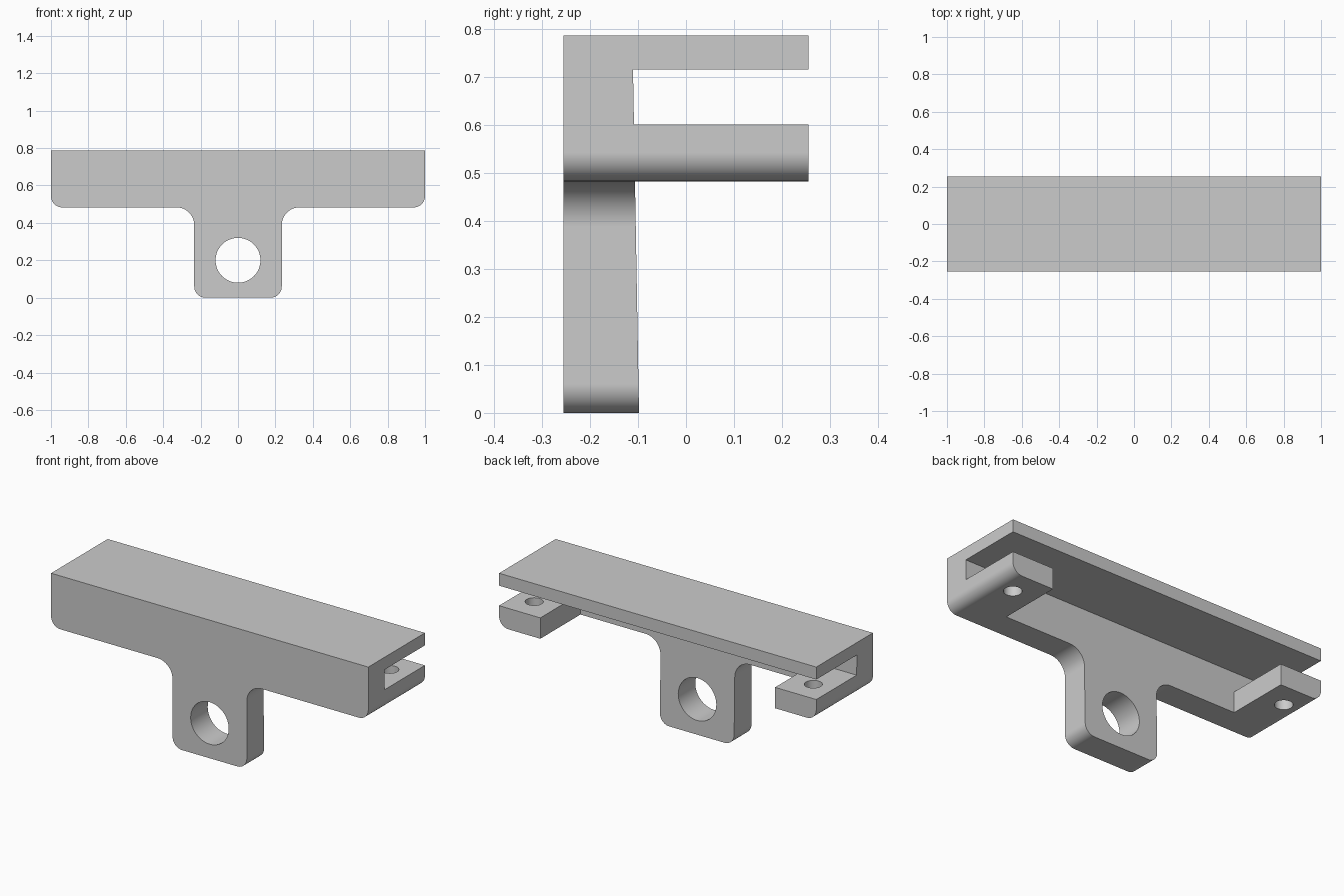
import bpy, bmesh, math
from mathutils import Vector, Matrix

default = bpy.data.objects.get("Cube")
if default:
    bpy.data.objects.remove(default, do_unlink=True)

DEPTH = 0.255          # half depth of the bracket
TOP, RAIL_BOTTOM = 0.787, 0.483
SLOT_LOW, SLOT_HIGH = 0.602, 0.716
TAB_INNER = 0.74       # inner side of the two tabs
LUG = 0.234            # half width of the hanging lug

grey = bpy.data.materials.new("plain grey")
grey.use_nodes = True
colour = (0.6, 0.6, 0.6, 1)
grey.diffuse_color = colour
grey.node_tree.nodes["Principled BSDF"].inputs["Base Color"].default_value = colour


def finish(bm, name):
    bmesh.ops.recalc_face_normals(bm, faces=bm.faces[:])
    mesh = bpy.data.meshes.new(name)
    bm.to_mesh(mesh)
    bm.free()
    mesh.materials.append(grey)
    obj = bpy.data.objects.new(name, mesh)
    bpy.context.collection.objects.link(obj)
    return obj


def rounded(corners, steps=12):
    """Round right-angled corners given as (x, z, radius)."""
    points = []
    for i, (x, z, r) in enumerate(corners):
        p = Vector((x, z))
        if r == 0:
            points.append(p)
            continue
        before = (Vector(corners[i - 1][:2]) - p).normalized()
        after = (Vector(corners[(i + 1) % len(corners)][:2]) - p).normalized()
        centre = p + (before + after) * r
        for s in range(steps + 1):
            t = math.pi / 2 * s / steps
            points.append(centre - r * (after * math.cos(t) + before * math.sin(t)))
    return points


def mirrored(half):
    return half + [(-c[0], *c[1:]) for c in reversed(half)]


def prism(name, outline, front, back):
    """Extrude an x-z outline; the front may lean with height."""
    bm = bmesh.new()
    a = [bm.verts.new((x, front(z), z)) for x, z in outline]
    b = [bm.verts.new((x, back, z)) for x, z in outline]
    bm.faces.new(a)
    bm.faces.new(b[::-1])
    for i in range(len(a)):
        j = (i + 1) % len(a)
        bm.faces.new((a[j], a[i], b[i], b[j]))
    return finish(bm, name)


def drill(name, radius, length, location, axis_y=False):
    bm = bmesh.new()
    turn = Matrix.Rotation(math.pi / 2, 4, 'X') if axis_y else Matrix()
    bmesh.ops.create_cone(bm, cap_ends=True, segments=48, radius1=radius,
                          radius2=radius, depth=length,
                          matrix=Matrix.Translation(location) @ turn)
    return finish(bm, name)


# Full silhouette of rail and lug
outline = rounded(mirrored([(1, TOP, 0), (1, RAIL_BOTTOM, 0.06),
                            (LUG, RAIL_BOTTOM, 0.095), (LUG, 0, 0.06)]))
bracket = prism("bracket", outline, lambda z: -DEPTH, DEPTH)

# Rear recess with side slots, its wall leaning slightly
recess = mirrored([(TAB_INNER, -0.1), (TAB_INNER, SLOT_LOW),
                   (1.1, SLOT_LOW), (1.1, SLOT_HIGH)])
cutters = [prism("recess_cutter", recess, lambda z: -0.098 - 0.0175 * z, 0.4)]

# Lug hole and one hole in each tab
cutters.append(drill("lug_hole_cutter", 0.12, 1, (0, 0, 0.2), True))
for side, x in (("left", 0.88), ("right", -0.88)):
    cutters.append(drill(side + "_tab_hole_cutter", 0.047, 0.26, (x, 0.11, 0.53)))

bpy.ops.object.select_all(action='DESELECT')
bpy.context.view_layer.objects.active = bracket
bracket.select_set(True)
for cutter in cutters:
    cutter.hide_render = True
    mod = bracket.modifiers.new(cutter.name, 'BOOLEAN')
    mod.operation = 'DIFFERENCE'
    mod.solver = 'EXACT'
    mod.object = cutter
    bpy.ops.object.modifier_apply(modifier=mod.name)
    bpy.data.objects.remove(cutter, do_unlink=True)

# Smooth rounds, flat faces
bpy.ops.object.shade_smooth_by_angle(angle=math.radians(30))
weighted = bracket.modifiers.new("flat_face_normals", 'WEIGHTED_NORMAL')
weighted.keep_sharp = True
